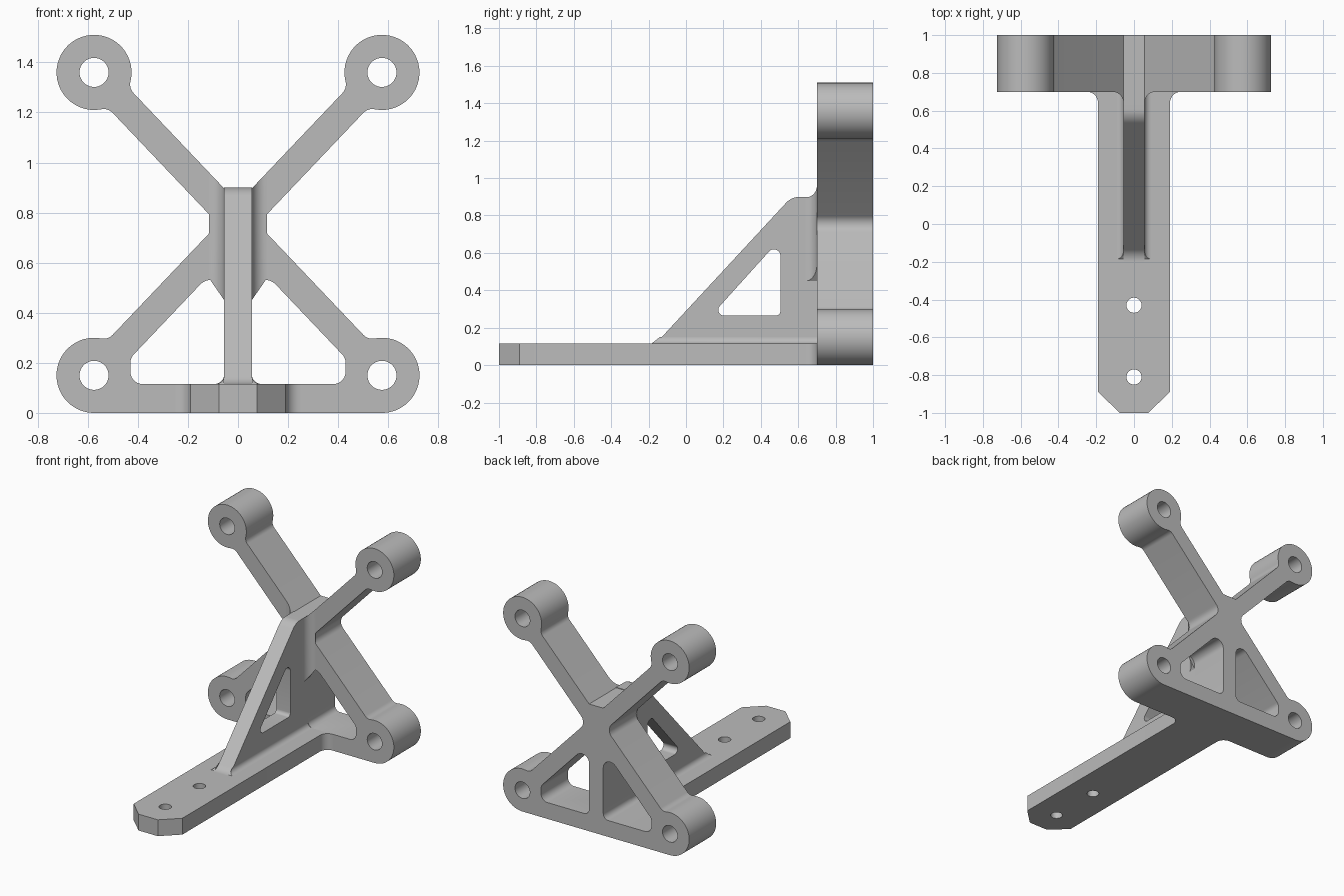
import bpy, bmesh
from math import sin, cos, tan, atan2, sqrt, pi, radians
from mathutils import Vector, Matrix

cube = bpy.data.objects.get("Cube")
if cube:
    bpy.data.objects.remove(cube)

# Single plain grey
grey = bpy.data.materials.new("plain grey")
grey.use_nodes = True
grey.diffuse_color = (0.5, 0.5, 0.5, 1)
grey.node_tree.nodes["Principled BSDF"].inputs["Base Color"].default_value = (0.5, 0.5, 0.5, 1)


def arc(c, r, a0, a1, n=10):
    return [(c[0] + r * cos(a0 + (a1 - a0) * i / n),
             c[1] + r * sin(a0 + (a1 - a0) * i / n)) for i in range(n + 1)]


def circle(x, y, r):
    return arc((x, y), r, 0, 2 * pi, 40)[:-1]


def corner(a, b, c, r, n=10):
    """Points of a fillet of radius r at corner b."""
    a, b, c = Vector(a[:2]), Vector(b[:2]), Vector(c[:2])
    if r == 0:
        return [tuple(b)]
    d, e = (a - b).normalized(), (c - b).normalized()
    half = d.angle(e) / 2
    centre = b + (d + e).normalized() * (r / sin(half))
    p, q = b + d * (r / tan(half)) - centre, b + e * (r / tan(half)) - centre
    a0, a1 = atan2(p.y, p.x), atan2(q.y, q.x)
    sweep = (a1 - a0 + pi) % (2 * pi) - pi
    return arc(centre, r, a0, a0 + sweep, n)


def rounded(corners):
    """Closed outline from (x, y, radius) corners."""
    n = len(corners)
    return [p for i, k in enumerate(corners)
            for p in corner(corners[i - 1], k, corners[(i + 1) % n], k[2])]


def finish(name, mesh):
    mesh.name = name
    mesh.materials.clear()
    mesh.materials.append(grey)
    bm = bmesh.new()
    bm.from_mesh(mesh)
    bmesh.ops.remove_doubles(bm, verts=bm.verts, dist=1e-5)
    bmesh.ops.recalc_face_normals(bm, faces=bm.faces)
    bm.to_mesh(mesh)
    bm.free()
    obj = bpy.data.objects.new(name, mesh)
    bpy.context.collection.objects.link(obj)
    bpy.ops.object.select_all(action='DESELECT')
    obj.select_set(True)
    bpy.context.view_layer.objects.active = obj
    bpy.ops.object.shade_smooth_by_angle(angle=radians(30))
    return obj


def plate(name, loops, half_depth, matrix):
    """Extrude an outline with holes into a solid."""
    curve = bpy.data.curves.new(name, 'CURVE')
    curve.dimensions = '2D'
    curve.fill_mode = 'BOTH'
    curve.extrude = half_depth
    for loop in loops:
        s = curve.splines.new('POLY')
        s.points.add(len(loop) - 1)
        for pt, p in zip(s.points, loop):
            pt.co = (p[0], p[1], 0, 1)
        s.use_cyclic_u = True
    tmp = bpy.data.objects.new(name + "_outline", curve)
    bpy.context.collection.objects.link(tmp)
    deps = bpy.context.evaluated_depsgraph_get()
    mesh = bpy.data.meshes.new_from_object(tmp.evaluated_get(deps))
    bpy.data.objects.remove(tmp)
    bpy.data.curves.remove(curve)
    mesh.transform(matrix)
    return finish(name, mesh)


def strip(name, ring_a, ring_b):
    """Solid between two matching rings."""
    bm = bmesh.new()
    a = [bm.verts.new(p) for p in ring_a]
    b = [bm.verts.new(p) for p in ring_b]
    bm.faces.new(a)
    bm.faces.new(b[::-1])
    for i in range(len(a)):
        bm.faces.new((a[i - 1], a[i], b[i], b[i - 1]))
    mesh = bpy.data.meshes.new(name)
    bm.to_mesh(mesh)
    bm.free()
    return finish(name, mesh)


# Main dimensions
BX, LOW, HIGH = 0.575, 0.15, 1.36      # boss centres
R, HOLE, H, FIL = 0.15, 0.058, 0.0575, 0.05
MID = (LOW + HIGH) / 2
TILT = atan2(HIGH - MID, BX)
SLOPE, RISE = tan(TILT), H / cos(TILT)
RIB, BASE, FRONT = 0.055, 0.115, 0.7

# Cross frame: bosses blended into crossing arms
reach = sqrt((R + FIL) ** 2 - (H + FIL) ** 2)
touch = atan2(H + FIL, reach)


def boss(z, axis, full):
    pts = []
    if full:
        pts += arc((-reach, -H - FIL), FIL, pi / 2, touch)
    start = touch - pi if full else -pi / 2 - axis
    pts += arc((0, 0), R, start, pi - touch, 36)
    pts += arc((-reach, H + FIL), FIL, -touch, -pi / 2)
    return [(BX + u * cos(axis) - v * sin(axis), z + u * sin(axis) + v * cos(axis))
            for u, v in pts]


lower, upper = boss(LOW, -TILT, False), boss(HIGH, TILT, True)
notch = corner(lower[-1], (RISE / SLOPE, MID), upper[0], 0.06)
half = lower + notch + upper + [(RIB, MID + RISE + SLOPE * RIB)]
outline = half + [(-x, z) for x, z in reversed(half)]


def under_arm(x):
    return MID - RISE - SLOPE * x


window = rounded([(RIB, BASE, 0.04), (0.43, BASE, 0.05),
                  (0.43, under_arm(0.43), 0.05), (RIB, under_arm(RIB), 0.055)])
holes = [circle(s * BX, z, HOLE) for s in (-1, 1) for z in (LOW, HIGH)]
windows = [window, [(-x, z) for x, z in window]]
plate("cross_frame", [outline] + windows + holes, (1 - FRONT) / 2,
      Matrix.Translation((0, (1 + FRONT) / 2, 0)) @ Matrix.Rotation(pi / 2, 4, 'X'))

# Base tongue with chamfered tip and flared root
side = [(0.075, -1), (0.19, -0.89)]
side += corner((0.19, 0), (0.19, FRONT), (0.5, FRONT), 0.06)
plate("base_tongue",
      [side + [(-x, y) for x, y in reversed(side)],
       circle(0, -0.43, 0.04), circle(0, -0.81, 0.04)],
      BASE / 2, Matrix.Translation((0, 0, BASE / 2)))

# Upright triangular rib with window
rib = rounded([(-0.205, BASE - 0.005, 0), (-0.202, BASE, 0), (-0.162, BASE, 0.085),
               (0.565, 0.9, 0.1), (FRONT, 0.9, 0), (FRONT, BASE - 0.005, 0)])
rib_window = rounded([(0.135, 0.265, 0.03), (0.505, 0.265, 0.025), (0.505, 0.675, 0.035)])
plate("rib", [rib, rib_window], RIB,
      Matrix.Rotation(pi / 2, 4, 'Z') @ Matrix.Rotation(pi / 2, 4, 'X'))

# Concave blends beside the rib
for s, tag in ((1, "left"), (-1, "right")):
    r = 0.06
    prof = [(RIB, FRONT)] + corner((RIB, 0), (RIB, FRONT), (1, FRONT), r)
    strip("rib_frame_blend_" + tag,
          [(s * x, y, 0.45 + 1.45 * (x - RIB)) for x, y in prof],
          [(s * x, y, MID + RISE + SLOPE * x) for x, y in prof])
    prof = [(RIB, BASE)] + corner((RIB, 1), (RIB, BASE), (1, BASE), 0.035)
    strip("rib_base_blend_" + tag,
          [(s * x, -0.185 + 1.3 * (z - BASE), z) for x, z in prof],
          [(s * x, FRONT, z) for x, z in prof])
